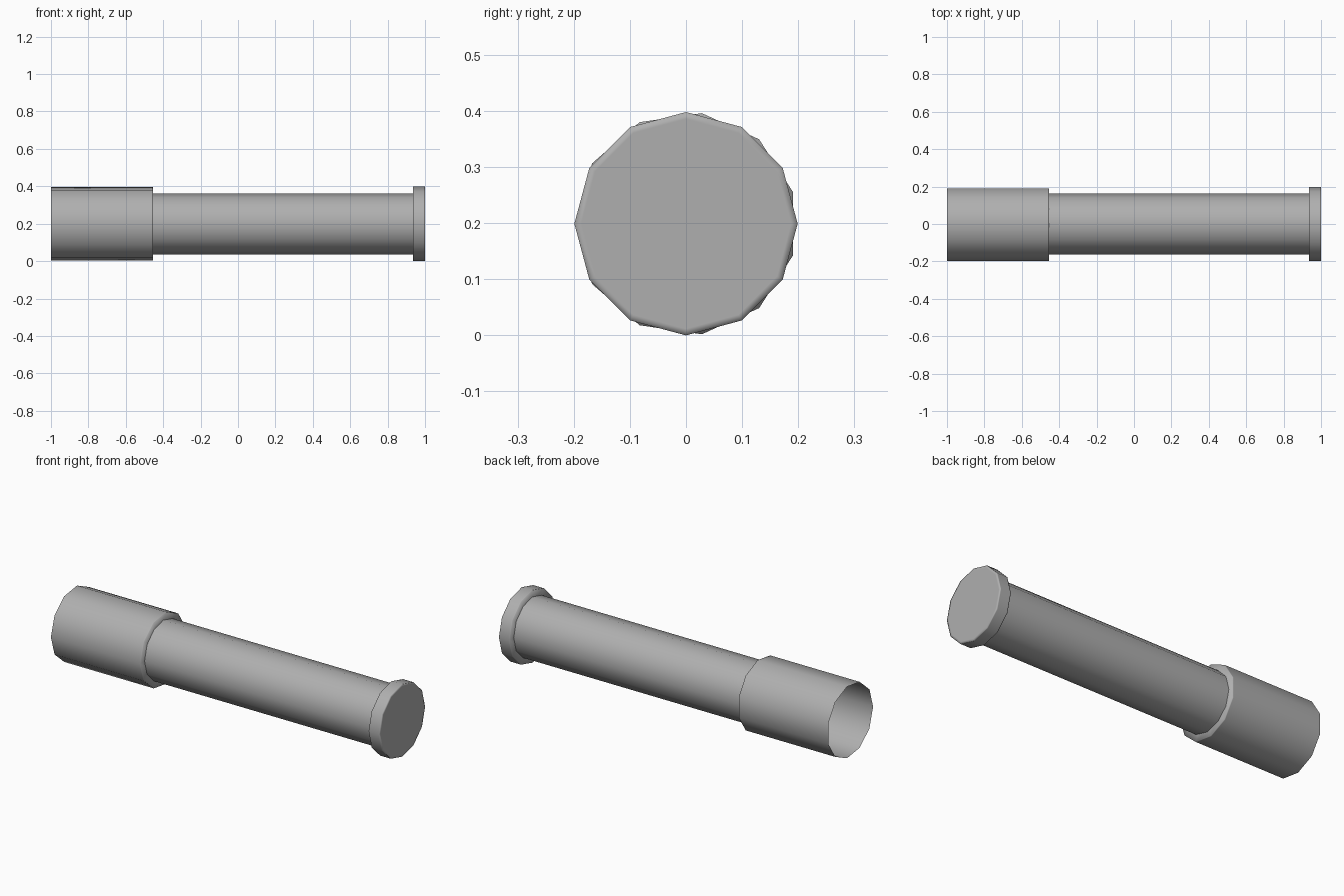
import bpy, bmesh
from math import cos, sin, pi

if "Cube" in bpy.data.objects:
    bpy.data.objects.remove(bpy.data.objects["Cube"])

CENTRE_Z = 0.199

# mid grey for all parts
grey = bpy.data.materials.new("mid_grey")
grey.diffuse_color = (0.43, 0.43, 0.43, 1)
grey.use_nodes = True
grey.node_tree.nodes["Principled BSDF"].inputs["Base Color"].default_value = grey.diffuse_color


def lathe_x(name, profile, sides, end_cap=False):
    """Sweep (x, radius) points around the long axis, smooth shaded."""
    bm = bmesh.new()
    rings = []
    for x, r in profile:
        rings.append([bm.verts.new((x, r * cos(a), CENTRE_Z + r * sin(a)))
                      for a in (pi + 2 * pi * i / sides for i in range(sides))])
    for a, b in zip(rings, rings[1:]):
        for i in range(sides):
            j = (i + 1) % sides
            bm.faces.new((a[i], a[j], b[j], b[i]))
    if end_cap:
        bm.faces.new(rings[-1])
    for f in bm.faces:
        f.smooth = True
    mesh = bpy.data.meshes.new(name)
    bm.to_mesh(mesh)
    bm.free()
    mesh.materials.append(grey)
    ob = bpy.data.objects.new(name, mesh)
    bpy.context.collection.objects.link(ob)


# thin-walled sleeve, open at the left and closed where it meets the shaft
lathe_x("sleeve", [(-1.0, 0.199), (-0.46, 0.199), (-0.455, 0.199), (-0.455, 0.14)],
        11, end_cap=True)

# long shaft
lathe_x("shaft", [(-0.455, 0.163), (0.935, 0.163)], 12)

# end cap disc with a softly shaded rim
lathe_x("end_cap", [(0.935, 0.14), (0.935, 0.199), (0.94, 0.199), (0.995, 0.199),
                    (1.0, 0.199), (1.0, 0.187)], 12, end_cap=True)
